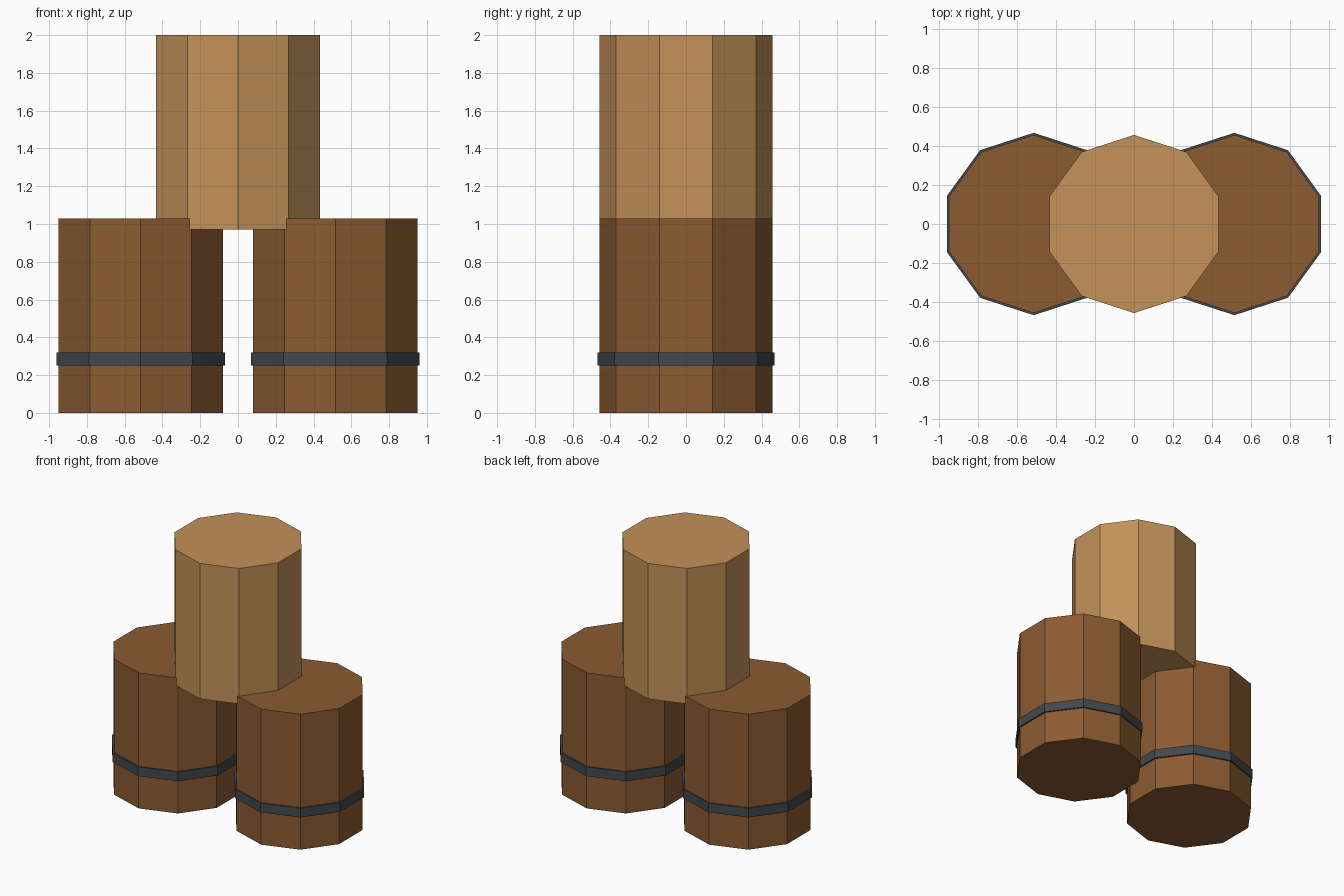
import bpy
import bmesh
from math import sin, cos, tau

SIDES = 10

cube = bpy.data.objects.get("Cube")
if cube:
    bpy.data.objects.remove(cube, do_unlink=True)


def make_material(name, rgb):
    mat = bpy.data.materials.new(name)
    mat.use_nodes = True
    color = (*rgb, 1.0)
    mat.diffuse_color = color
    bsdf = next(n for n in mat.node_tree.nodes if n.type == "BSDF_PRINCIPLED")
    bsdf.inputs["Base Color"].default_value = color
    bsdf.inputs["Roughness"].default_value = 0.9
    return mat


dark_wood = make_material("dark wood", (0.258, 0.105, 0.031))
light_wood = make_material("light wood", (0.546, 0.287, 0.098))
iron = make_material("dark iron", (0.053, 0.065, 0.076))


def prism(name, x, radius, bottom, top, mat):
    """Ten-sided flat-shaded drum with a corner pointing front and back."""
    bm = bmesh.new()
    ring = [bm.verts.new((radius * sin(tau * i / SIDES),
                          radius * cos(tau * i / SIDES), 0))
            for i in range(SIDES)]
    base = bm.faces.new(ring)
    lid = bmesh.ops.extrude_face_region(bm, geom=[base], use_keep_orig=True)
    moved = [g for g in lid["geom"] if isinstance(g, bmesh.types.BMVert)]
    bmesh.ops.translate(bm, verts=moved, vec=(0, 0, top - bottom))
    bmesh.ops.recalc_face_normals(bm, faces=bm.faces[:])
    mesh = bpy.data.meshes.new(name)
    bm.to_mesh(mesh)
    bm.free()
    mesh.materials.append(mat)
    obj = bpy.data.objects.new(name, mesh)
    obj.location = (x, 0, bottom)
    bpy.context.collection.objects.link(obj)
    return obj


# Two lower barrels, each with one iron hoop
for side, sign in (("left", 1), ("right", -1)):
    x = sign * 0.515
    prism(side + "_barrel", x, 0.457, 0, 1.03, dark_wood)
    prism(side + "_hoop", x, 0.468, 0.25, 0.32, iron)

# Upper barrel resting slightly sunk between them
prism("top_barrel", 0, 0.457, 0.97, 2.0, light_wood)
